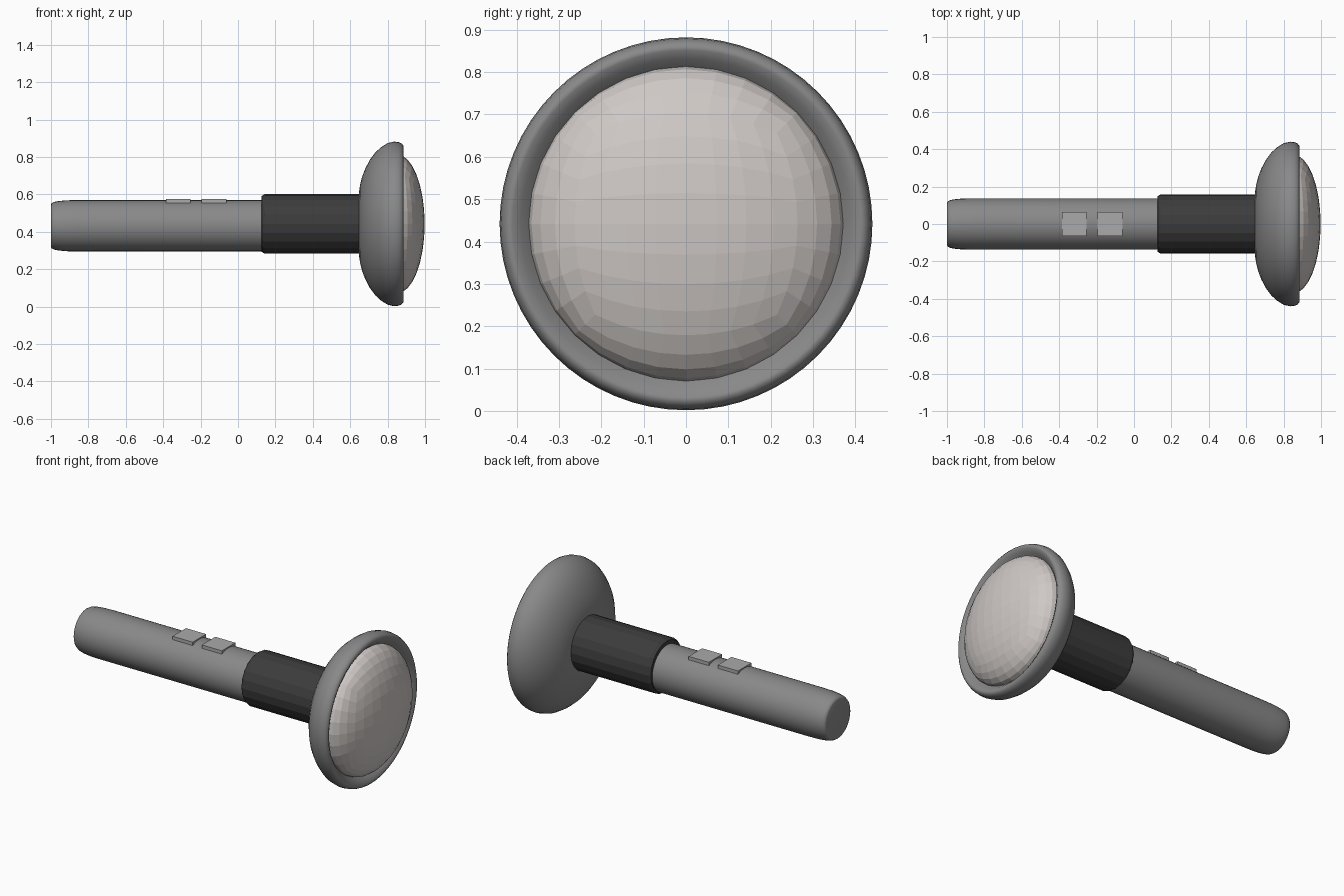
import bpy, bmesh, math
from mathutils import Matrix

if "Cube" in bpy.data.objects:
    bpy.data.objects.remove(bpy.data.objects["Cube"])

AXIS_Z = 0.442


def material(name, rgb):
    m = bpy.data.materials.new(name)
    m.diffuse_color = (*rgb, 1)
    m.use_nodes = True
    m.node_tree.nodes["Principled BSDF"].inputs["Base Color"].default_value = m.diffuse_color
    return m


def finish(name, bm, mat=None, smooth=None):
    bmesh.ops.recalc_face_normals(bm, faces=bm.faces)
    me = bpy.data.meshes.new(name)
    bm.to_mesh(me)
    bm.free()
    ob = bpy.data.objects.new(name, me)
    bpy.context.collection.objects.link(ob)
    if mat:
        me.materials.append(mat)
    if smooth:
        bpy.ops.object.select_all(action='DESELECT')
        ob.select_set(True)
        bpy.context.view_layer.objects.active = ob
        bpy.ops.object.shade_smooth_by_angle(angle=math.radians(smooth))
    return ob


def lathe_x(name, profile, sides, z, mat=None, smooth=None, cap_end=True):
    """Turn (x, radius) points around a line parallel to x."""
    bm = bmesh.new()
    rings = []
    for x, r in profile:
        rings.append([bm.verts.new((x, r * math.cos(2 * math.pi * i / sides),
                                    z + r * math.sin(2 * math.pi * i / sides)))
                      for i in range(sides)])
    for a, b in zip(rings, rings[1:]):
        for i in range(sides):
            j = (i + 1) % sides
            bm.faces.new((a[i], a[j], b[j], b[i]))
    bm.faces.new(rings[0])
    if cap_end:
        bm.faces.new(rings[-1])
    return finish(name, bm, mat, smooth)


dark = material("dark_rubber", (0.045, 0.045, 0.045))
pale = material("pale_pad", (0.62, 0.58, 0.56))
grey = material("body_grey", (0.25, 0.25, 0.25))
light = material("button_grey", (0.4, 0.4, 0.4))

# Handle with a softly rounded end
lathe_x("handle", [(-1, 0.112), (-0.997, 0.12), (-0.985, 0.127), (-0.96, 0.132),
                   (-0.92, 0.136), (-0.86, 0.1375), (0.2, 0.1375)],
        32, 0.432, grey, 40)

# Faceted grip collar
lathe_x("collar", [(0.125, 0.138), (0.127, 0.149), (0.142, 0.159), (0.66, 0.159)],
        20, AXIS_Z, dark, 15)

# Mushroom-shaped head with an inward lip
lathe_x("head", [(0.645, 0.12), (0.647, 0.17), (0.653, 0.21), (0.663, 0.25),
                 (0.68, 0.295), (0.705, 0.343), (0.735, 0.383), (0.765, 0.41),
                 (0.80, 0.432), (0.835, 0.44), (0.86, 0.437), (0.875, 0.43),
                 (0.884, 0.419), (0.883, 0.41), (0.872, 0.39), (0.85, 0.368)],
        64, AXIS_Z, grey, 50, cap_end=False)

# Flat-faced dome: front half of a flattened cube sphere
bm = bmesh.new()
bmesh.ops.create_cube(bm, size=2)
bmesh.ops.subdivide_edges(bm, edges=bm.edges[:], cuts=7, use_grid_fill=True)
for v in bm.verts:
    v.co = [math.tan(c * math.pi / 4) for c in v.co]
    v.co.normalize()
bmesh.ops.delete(bm, geom=[v for v in bm.verts if v.co.x < -0.05], context='VERTS')
bmesh.ops.transform(bm, verts=bm.verts,
                    matrix=Matrix.Translation((0.85, 0, AXIS_Z))
                    @ Matrix.Diagonal((0.148, 0.372, 0.372, 1)))
finish("dome_pad", bm, pale)

# Two buttons on top of the handle
for name, x in (("rear_button", -0.32), ("front_button", -0.128)):
    bm = bmesh.new()
    bmesh.ops.create_cube(bm, size=1)
    bmesh.ops.transform(bm, verts=bm.verts,
                        matrix=Matrix.Translation((x, 0, 0.565))
                        @ Matrix.Diagonal((0.132, 0.126, 0.02, 1)))
    finish(name, bm, light)
